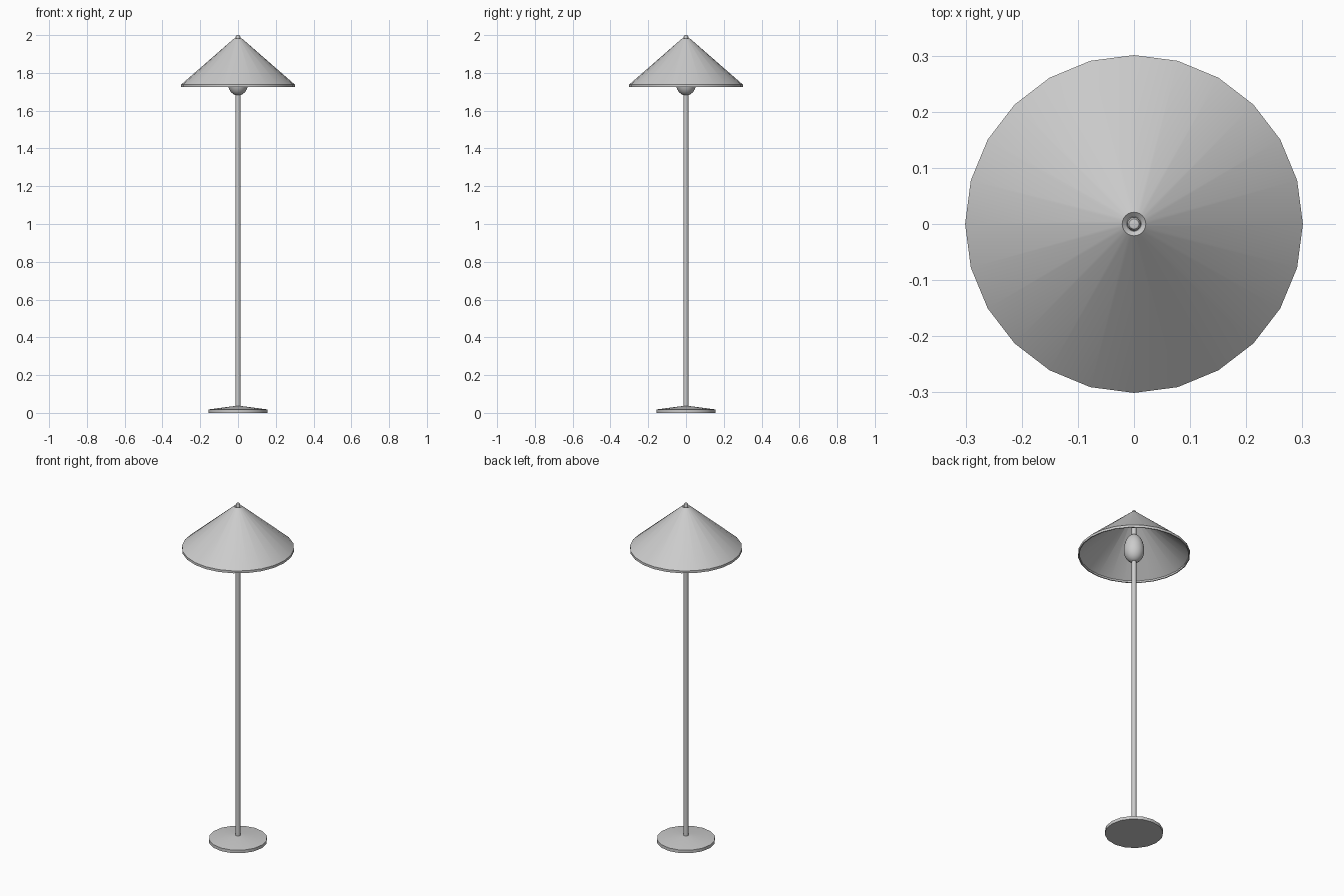
import bpy, bmesh, math

if "Cube" in bpy.data.objects:
    bpy.data.objects.remove(bpy.data.objects["Cube"])


def lathe(name, profile, sides, closed=False):
    """Revolve (radius, z) points about z; radius 0 makes a pole."""
    bm = bmesh.new()
    rings = []
    for r, z in profile:
        if r == 0:
            rings.append([bm.verts.new((0, 0, z))] * sides)
        else:
            rings.append([bm.verts.new((r * math.cos(2 * math.pi * i / sides),
                                        r * math.sin(2 * math.pi * i / sides), z))
                          for i in range(sides)])
    pairs = list(zip(rings, rings[1:]))
    if closed:
        pairs.append((rings[-1], rings[0]))
    for a, b in pairs:
        for i in range(sides):
            j = (i + 1) % sides
            bm.faces.new(list(dict.fromkeys((a[i], a[j], b[j], b[i]))))
    bmesh.ops.recalc_face_normals(bm, faces=bm.faces)
    mesh = bpy.data.meshes.new(name)
    bm.to_mesh(mesh)
    bm.free()
    ob = bpy.data.objects.new(name, mesh)
    bpy.context.collection.objects.link(ob)
    bpy.ops.object.select_all(action='DESELECT')
    ob.select_set(True)
    bpy.context.view_layer.objects.active = ob
    bpy.ops.object.shade_smooth_by_angle(angle=math.radians(32))
    return ob


# Low disc foot with a gently rising top
lathe("base", [(0, 0.004), (0.157, 0.004), (0.157, 0.018), (0.03, 0.035), (0, 0.036)], 16)

# Slim upright, running up through the bulb to the shade
lathe("pole", [(0, 0.03), (0.013, 0.03), (0.013, 1.975), (0, 1.975)], 16)

# Egg-shaped bulb: round below, tapering above
bulb = []
for k in range(13):
    t = math.pi * k / 12
    c = math.cos(t)
    r = 0.055 * math.sin(t) if 0 < k < 12 else 0
    bulb.append((r, 1.75 - c * (0.07 if c > 0 else 0.1)))
lathe("bulb", bulb, 24)

# Thin hollow cone with a short upright rim
lathe("shade", [(0.021, 1.982), (0.301, 1.738), (0.301, 1.724),
                (0.295, 1.724), (0.295, 1.734), (0.013, 1.975)], 24, closed=True)

# Small rounded cap on top
lathe("finial", [(0, 1.97), (0.012, 1.97), (0.012, 1.993), (0.009, 1.998), (0, 2.0)], 16)

# Bottom of the foot rests on the floor
for v in bpy.data.objects["base"].data.vertices:
    if v.co.z < 0.01:
        v.co.z = 0.0
